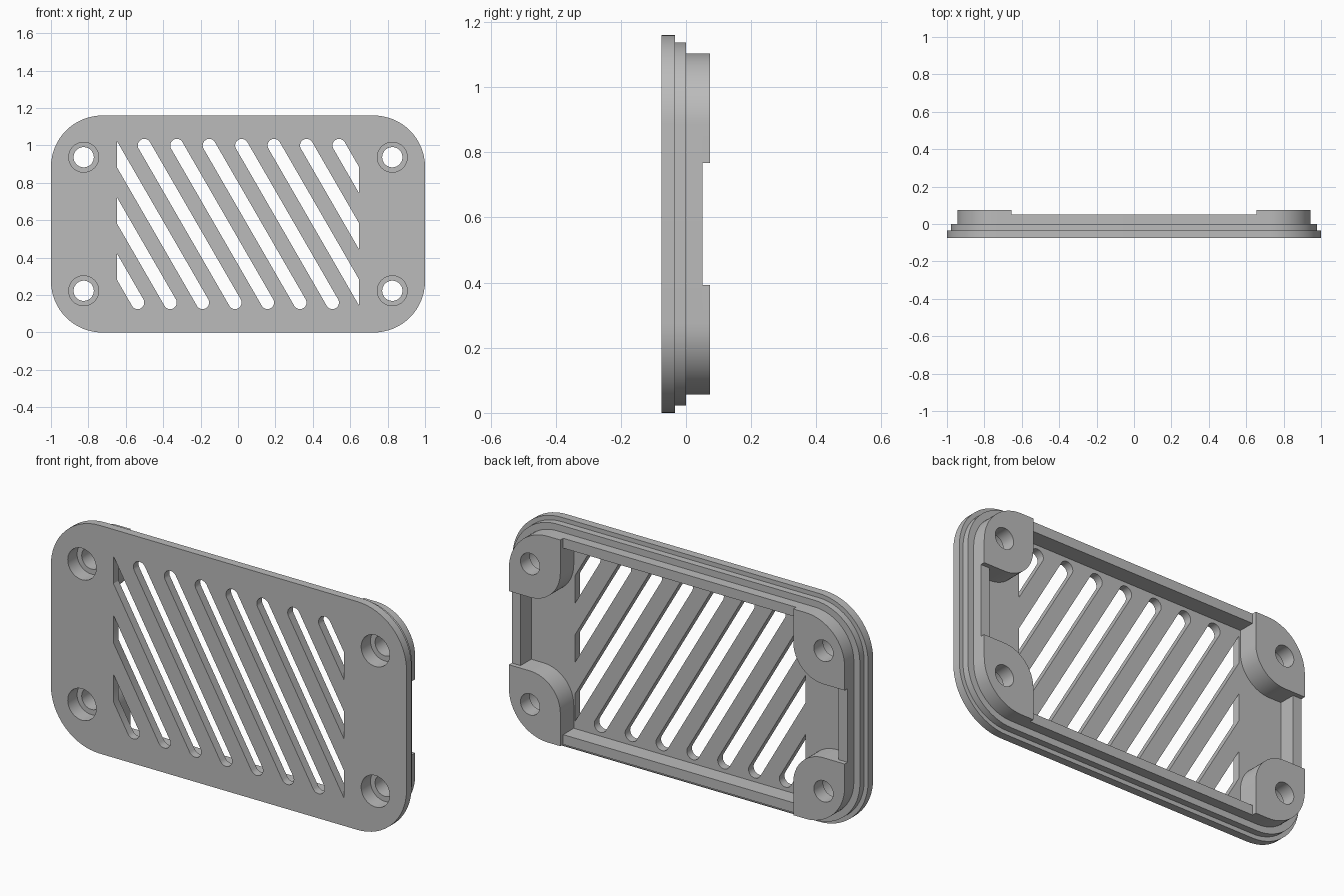
import bpy, bmesh
from math import cos, sin, pi, radians, tan

if "Cube" in bpy.data.objects:
    bpy.data.objects.remove(bpy.data.objects["Cube"])

HALF_W, HALF_H, CORNER = 1.0, 0.58, 0.275
HOLE_X, HOLE_Z = 0.825, 0.357
BOSS_R, BORE_R, SCREW_R = 0.17, 0.08, 0.054
RIM_INSET, RIM_WALL = 0.056, 0.05
VENT_X = 0.648

grey = bpy.data.materials.new("grey_plastic")
grey.use_nodes = True
grey.diffuse_color = (0.5, 0.5, 0.5, 1)
grey.node_tree.nodes["Principled BSDF"].inputs["Base Color"].default_value = (0.5, 0.5, 0.5, 1)


def arc(cx, cz, r, start, end, steps=16):
    angles = [radians(start + (end - start) * i / steps) for i in range(steps + 1)]
    return [(cx + r * cos(a), cz + r * sin(a)) for a in angles]


def circle(cx, cz, r):
    return arc(cx, cz, r, 0, 360, 48)[:-1]


def four_way(quarter):
    """Mirror a quarter path, running from the right side to the top, into a closed loop."""
    left = [(-x, z) for x, z in reversed(quarter)]
    upper = quarter + left
    return upper + [(-x, -z) for x, z in upper]


def outline(inset):
    r = CORNER - inset
    return four_way(arc(HALF_W - CORNER, HALF_H - CORNER, r, 0, 90))


def screw_holes(r):
    return [circle(sx * HOLE_X, sz * HOLE_Z, r) for sx in (1, -1) for sz in (1, -1)]


def clip(points, limit, side):
    """Trim a convex loop to side * x <= limit."""
    kept = []
    for (ax, az), (bx, bz) in zip(points, points[1:] + points[:1]):
        a_in, b_in = side * ax <= limit, side * bx <= limit
        if a_in:
            kept.append((ax, az))
        if a_in != b_in:
            t = (side * limit - ax) / (bx - ax)
            kept.append((side * limit, az + t * (bz - az)))
    return kept


def slab(name, loops, front, back):
    """Extrude a flat profile with holes from y = front to y = back."""
    curve = bpy.data.curves.new(name + "_profile", 'CURVE')
    curve.dimensions = '2D'
    curve.fill_mode = 'BOTH'
    curve.extrude = (back - front) / 2
    for loop in loops:
        spline = curve.splines.new('POLY')
        spline.points.add(len(loop) - 1)
        for point, (x, z) in zip(spline.points, loop):
            point.co = (x, z, 0, 1)
        spline.use_cyclic_u = True
    helper = bpy.data.objects.new(name + "_profile", curve)
    bpy.context.collection.objects.link(helper)
    bpy.context.view_layer.update()
    evaluated = helper.evaluated_get(bpy.context.evaluated_depsgraph_get())
    mesh = bpy.data.meshes.new_from_object(evaluated)
    bpy.data.objects.remove(helper)
    bpy.data.curves.remove(curve)

    # Weld caps to walls
    bm = bmesh.new()
    bm.from_mesh(mesh)
    bmesh.ops.remove_doubles(bm, verts=bm.verts, dist=0.0002)
    bmesh.ops.recalc_face_normals(bm, faces=bm.faces)
    bm.to_mesh(mesh)
    bm.free()
    mesh.name = name
    mesh.materials.clear()
    mesh.materials.append(grey)
    obj = bpy.data.objects.new(name, mesh)
    obj.rotation_euler.x = pi / 2
    obj.location = (0, (front + back) / 2, HALF_H)
    bpy.context.collection.objects.link(obj)
    bpy.ops.object.select_all(action='DESELECT')
    obj.select_set(True)
    bpy.context.view_layer.objects.active = obj
    bpy.ops.object.shade_smooth_by_angle(angle=radians(30))
    return obj


# Slanted vent slots, trimmed square at both ends of the vent area
slots = []
SLOT_R, SLOT_TOP, SLANT = 0.035, 0.42, 60
shift = SLOT_TOP / tan(radians(SLANT))
for i in range(10):
    mid = (i - 4.5) * 0.1735 + 0.002
    side = 90 - SLANT
    loop = (arc(mid - shift, SLOT_TOP, SLOT_R, side, side + 180)
            + arc(mid + shift, -SLOT_TOP, SLOT_R, side + 180, side + 360))
    slots.append(clip(clip(loop, VENT_X, 1), VENT_X, -1))

# Recess behind the vents, stepping around the corner bosses
wall_x = HALF_W - RIM_INSET - RIM_WALL
wall_z = HALF_H - RIM_INSET - RIM_WALL
boss_arc = arc(HOLE_X, HOLE_Z, BOSS_R, 270, 180)
recess = four_way([(wall_x, HOLE_Z - BOSS_R)] + boss_arc + [(HOLE_X - BOSS_R, wall_z)])

# Stacked layers from front to back
slab("face_plate", [outline(0)] + screw_holes(BORE_R) + slots, -0.075, -0.034)
slab("stepped_flange", [outline(0.022), recess] + screw_holes(BORE_R), -0.034, 0)
slab("inner_rim", [outline(RIM_INSET), recess] + screw_holes(SCREW_R), 0, 0.051)

# Raised screw bosses in the corners
rim_x, rim_z = HALF_W - RIM_INSET, HALF_H - RIM_INSET
boss = (boss_arc[::-1] + [(rim_x, HOLE_Z - BOSS_R)]
        + arc(HALF_W - CORNER, HALF_H - CORNER, CORNER - RIM_INSET, 0, 90)
        + [(HOLE_X - BOSS_R, rim_z)])
for sx, x_name in ((1, "left"), (-1, "right")):
    for sz, z_name in ((1, "upper"), (-1, "lower")):
        loop = [(sx * x, sz * z) for x, z in boss]
        hole = circle(sx * HOLE_X, sz * HOLE_Z, SCREW_R)
        slab(f"{z_name}_{x_name}_screw_boss", [loop, hole], 0.051, 0.074)
